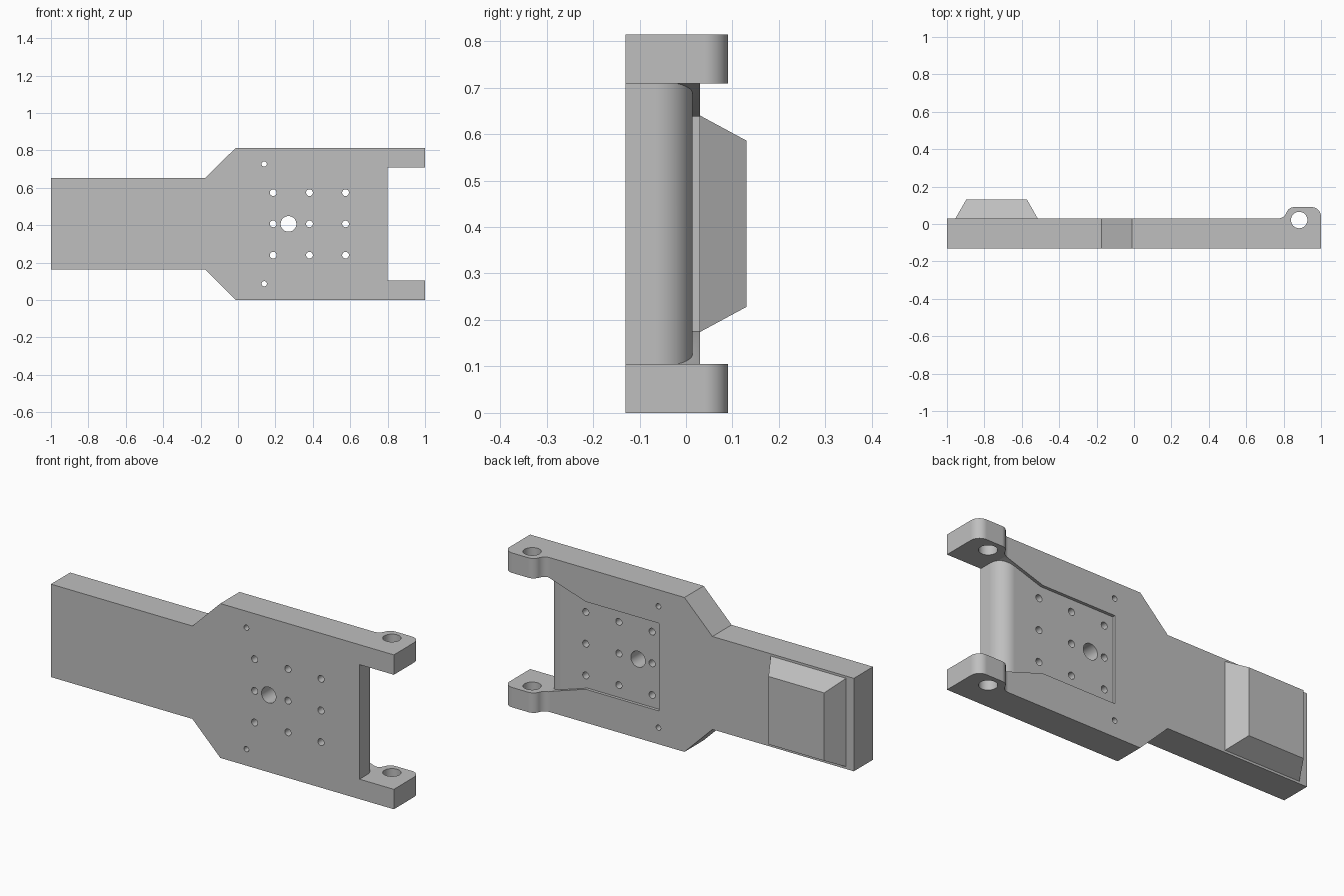
import bpy
import bmesh
from math import sin, cos, atan, radians, pi

cube = bpy.data.objects.get("Cube")
if cube:
    bpy.data.objects.remove(cube, do_unlink=True)

grey = bpy.data.materials.new("plain_grey")
grey.use_nodes = True
GREY = (0.52, 0.52, 0.52, 1)
grey.diffuse_color = GREY
grey.node_tree.nodes["Principled BSDF"].inputs["Base Color"].default_value = GREY

HEIGHT, MID = 0.814, 0.407
FRONT, BACK = -0.13, 0.03
SLOT_LOW, SLOT_HIGH = 0.105, 0.709


def arc(cx, cy, r, start, end, steps=14):
    """Points on an arc, angles in degrees."""
    angles = [radians(start + (end - start) * i / steps) for i in range(steps + 1)]
    return [(cx + r * cos(a), cy + r * sin(a)) for a in angles]


def link(name, bm):
    bmesh.ops.recalc_face_normals(bm, faces=bm.faces)
    mesh = bpy.data.meshes.new(name)
    bm.to_mesh(mesh)
    bm.free()
    mesh.materials.append(grey)
    obj = bpy.data.objects.new(name, mesh)
    bpy.context.collection.objects.link(obj)
    return obj


def prism(name, points, low, high, along):
    """Extrude an (x, y) profile along z, or an (x, z) profile along y."""
    bm = bmesh.new()
    place = (lambda u, v, w: (u, v, w)) if along == "z" else (lambda u, v, w: (u, w, v))
    face = bm.faces.new([bm.verts.new(place(u, v, low)) for u, v in points])
    moved = bmesh.ops.extrude_face_region(bm, geom=[face])["geom"]
    shift = place(0, 0, high - low)
    bmesh.ops.translate(bm, vec=shift, verts=[v for v in moved if isinstance(v, bmesh.types.BMVert)])
    return link(name, bm)


def combine(target, cutter, operation="DIFFERENCE"):
    mod = target.modifiers.new("cut", "BOOLEAN")
    mod.operation, mod.solver, mod.object = operation, "EXACT", cutter
    bpy.context.view_layer.objects.active = target
    bpy.ops.object.modifier_apply(modifier=mod.name)
    bpy.data.objects.remove(cutter, do_unlink=True)


def drill(target, u, v, r, along, low, high):
    combine(target, prism("drill", arc(u, v, r, 0, 360, 32)[:-1], low, high, along))


# Side profile with the hinge knuckle rising from the back face
rise, run, start = 0.06, 0.085, 0.772
turn = 2 * atan(rise / run)
r = run / (2 * sin(turn))
deg = turn * 180 / pi
profile = [(-1, FRONT), (1, FRONT)]
profile += arc(0.95, 0.04, 0.05, 0, 90)
profile += arc(start + run, BACK + rise - r, r, 90, 90 + deg)
profile += arc(start, BACK + r, r, deg - 90, -90)[1:]
profile += [(-1, BACK)]
plate = prism("bracket_plate", profile, 0, HEIGHT, "z")

# Narrow neck with sloped shoulders
for side in (-1, 1):
    steps = [(-1.1, 0.245), (-0.175, 0.245), (-0.012, MID), (-0.012, 0.6), (-1.1, 0.6)]
    outline = [(x, MID + side * d) for x, d in steps]
    combine(plate, prism("shoulder_cut", outline, -0.3, 0.3, "y"))

# Shallow flared pocket on the back, rolling over into the slot
floor, roll = 0.014, 0.08
pocket_side = [(0.137, 0.15), (0.137, floor)]
pocket_side += arc(0.8 - roll, floor - roll, roll, 90, 0, 20)
pocket_side += [(0.82, floor - roll), (0.82, 0.15)]
pocket = prism("pocket_cut", pocket_side, 0, HEIGHT, "z")
half, wide = 0.231, SLOT_HIGH - MID
edge = [(0.1, half), (0.565, half), (0.785, wide), (0.9, wide)]
plan = [(x, MID - d) for x, d in edge] + [(x, MID + d) for x, d in reversed(edge)]
combine(pocket, prism("pocket_plan", plan, -0.3, 0.3, "y"), "INTERSECT")
combine(plate, pocket)

# Open slot between the two hinge arms
slot = [(0.8, -0.2), (1.1, -0.2), (1.1, 0.2), (start, 0.2), (start, BACK), (0.8, BACK)]
combine(plate, prism("slot_cut", slot, SLOT_LOW, SLOT_HIGH, "z"))

# Hinge pin bore, mounting holes and cable hole
drill(plate, 0.883, 0.021, 0.044, "z", -0.1, 1)
for x in (0.188, 0.382, 0.575):
    for dz in (-0.167, 0, 0.167):
        drill(plate, x, MID + dz, 0.018, "y", -0.3, 0.3)
for dz in (-0.32, 0.32):
    drill(plate, 0.14, MID + dz, 0.014, "y", -0.3, 0.3)
drill(plate, 0.27, MID, 0.042, "y", -0.3, 0.3)

# Smooth curves, flat faces kept flat
bpy.ops.object.select_all(action="DESELECT")
plate.select_set(True)
bpy.context.view_layer.objects.active = plate
bpy.ops.object.shade_smooth_by_angle(angle=radians(30))
weighted = plate.modifiers.new("flat_faces", "WEIGHTED_NORMAL")
weighted.keep_sharp = True

# Tapered block on the back of the neck
bm = bmesh.new()
rings = []
for y, x0, x1, d in ((BACK, -0.955, -0.515, 0.233), (0.13, -0.897, -0.572, 0.179)):
    corners = ((x0, -d), (x1, -d), (x1, d), (x0, d))
    rings.append([bm.verts.new((x, y, MID + z)) for x, z in corners])
for ring in rings:
    bm.faces.new(ring)
for i in range(4):
    j = (i + 1) % 4
    bm.faces.new((rings[0][i], rings[0][j], rings[1][j], rings[1][i]))
link("tapered_block", bm)
